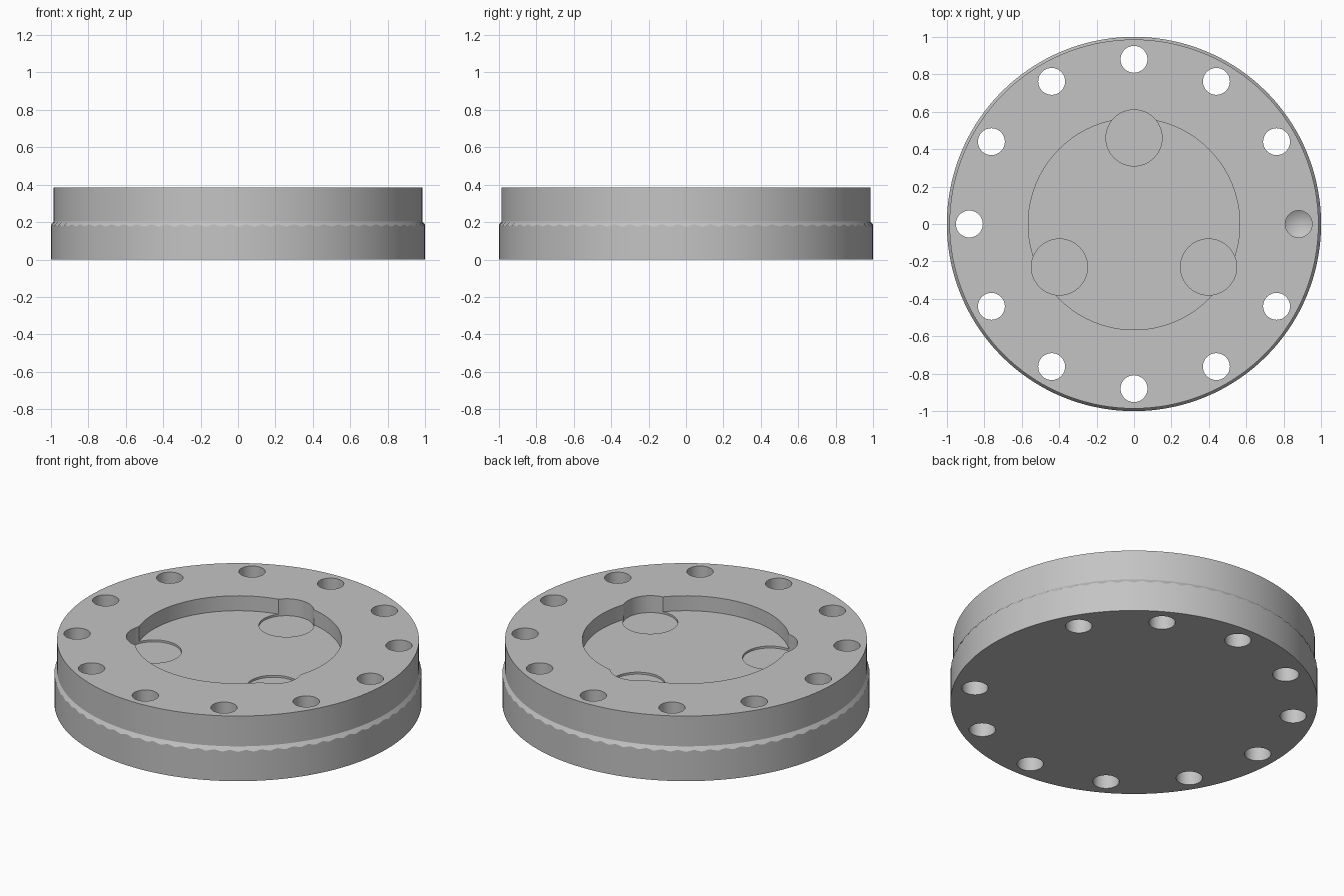
import bpy, bmesh, math
from mathutils import Vector

if "Cube" in bpy.data.objects:
    bpy.data.objects.remove(bpy.data.objects["Cube"], do_unlink=True)

TOP = 0.385
FLOOR = 0.295
SEGMENTS = 144

grey = bpy.data.materials.new("plain_grey")
grey.use_nodes = True
colour = (0.55, 0.55, 0.55, 1)
grey.diffuse_color = colour
grey.node_tree.nodes["Principled BSDF"].inputs["Base Color"].default_value = colour


def lathe(name, profile, segments, centre=(0, 0), ripple=None):
    """Closed solid from (radius, z) rings, bottom to top; ripple lifts every other vertex of one ring."""
    bm = bmesh.new()
    rings = []
    for k, (r, z) in enumerate(profile):
        if r == 0:
            rings.append([bm.verts.new((*centre, z))])
            continue
        ring = []
        for i in range(segments):
            a = math.tau * i / segments
            lift = 0.012 if k == ripple and i % 2 else 0
            ring.append(bm.verts.new((centre[0] + r * math.cos(a), centre[1] + r * math.sin(a), z + lift)))
        rings.append(ring)
    for low, high in zip(rings, rings[1:]):
        for i in range(segments):
            j = (i + 1) % segments
            if len(low) == 1:
                bm.faces.new((low[0], high[j], high[i]))
            else:
                bm.faces.new((low[i], low[j], high[j], high[i]))
    if len(rings[0]) > 1:
        bm.faces.new(rings[0][::-1])
    bm.faces.new(rings[-1])
    bmesh.ops.recalc_face_normals(bm, faces=bm.faces)
    mesh = bpy.data.meshes.new(name)
    bm.to_mesh(mesh)
    bm.free()
    mesh.materials.append(grey)
    obj = bpy.data.objects.new(name, mesh)
    bpy.context.collection.objects.link(obj)
    return obj


def polar(radius, degrees):
    a = math.radians(degrees)
    return (radius * math.cos(a), radius * math.sin(a))


# Round body with a shallow step around the rim
body = lathe("flange_body", [(1, 0), (1, 0.176), (0.986, 0.203), (0.986, TOP)], SEGMENTS, ripple=1)

# Central pocket and its three lobes, each lobe slightly deeper than the floor
cutters = [lathe("pocket_cutter", [(0.565, FLOOR), (0.565, 0.6)], 96)]
for angle in (90, 210, 330):
    cutters.append(lathe("lobe_cutter", [(0.15, FLOOR - 0.012), (0.15, 0.62)], 48, polar(0.46, angle)))

# Ring of bolt holes: one blind with a drill point, the others right through
for i in range(12):
    if i == 0:
        profile = [(0, 0.1), (0.072, 0.143), (0.072, 0.6)]
    else:
        profile = [(0.072, -0.2), (0.072, 0.6)]
    cutters.append(lathe("bolt_hole_cutter", profile, 32, polar(0.88, i * 30)))

for cutter in cutters:
    cutter.hide_render = True
    cut = body.modifiers.new(cutter.name, "BOOLEAN")
    cut.operation = "DIFFERENCE"
    cut.solver = "EXACT"
    cut.object = cutter

# Bake the cuts, then drop the cutters
graph = bpy.context.evaluated_depsgraph_get()
finished = bpy.data.meshes.new_from_object(body.evaluated_get(graph))
body.modifiers.clear()
body.data = finished
for cutter in cutters:
    bpy.data.objects.remove(cutter, do_unlink=True)

bpy.ops.object.select_all(action="DESELECT")
body.select_set(True)
bpy.context.view_layer.objects.active = body
bpy.ops.object.shade_smooth_by_angle(angle=math.radians(30))
